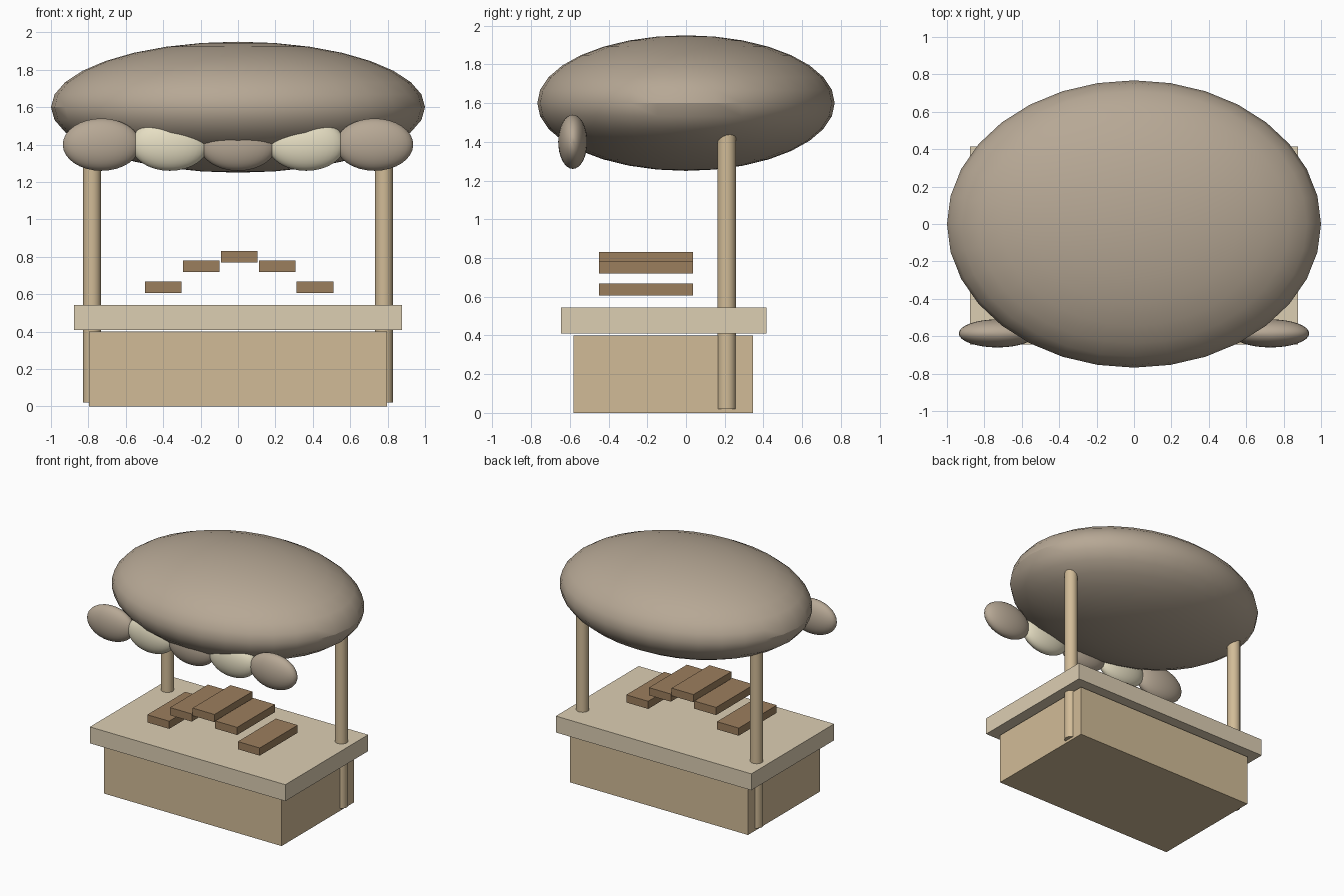
import bpy

if "Cube" in bpy.data.objects:
    bpy.data.objects.remove(bpy.data.objects["Cube"])


def mat(name, r, g, b):
    m = bpy.data.materials.new(name)
    m.diffuse_color = (r, g, b, 1)
    m.use_nodes = True
    m.node_tree.nodes["Principled BSDF"].inputs["Base Color"].default_value = m.diffuse_color
    return m


TAUPE = mat("taupe_cloth", 0.47, 0.39, 0.30)
CREAM = mat("cream_cloth", 0.80, 0.74, 0.55)
TAN = mat("tan_wood", 0.64, 0.50, 0.31)
PALE = mat("pale_wood", 0.72, 0.62, 0.45)
BROWN = mat("brown_wood", 0.33, 0.21, 0.11)


def finish(name, material, smooth=False):
    o = bpy.context.object
    o.name = name
    o.data.materials.append(material)
    bpy.ops.object.transform_apply(location=False, rotation=False, scale=True)
    if smooth:
        bpy.ops.object.shade_smooth_by_angle()
    return o


def box(name, x, y, z, material):
    """Box from (min, max) pairs."""
    pairs = (x, y, z)
    bpy.ops.mesh.primitive_cube_add(size=1, location=[(a + b) / 2 for a, b in pairs])
    bpy.context.object.scale = [b - a for a, b in pairs]
    finish(name, material)


def ellipsoid(name, centre, radii, material):
    bpy.ops.mesh.primitive_uv_sphere_add(segments=32, ring_count=16, radius=1, location=centre)
    bpy.context.object.scale = radii
    finish(name, material, True)


# Counter body and overhanging top, with a thin gap between them
box("counter_body", (-0.797, 0.797), (-0.58, 0.345), (0, 0.40), TAN)
box("counter_top", (-0.876, 0.876), (-0.645, 0.415), (0.41, 0.543), PALE)

# Rear posts running up into the canopy
for side, x in (("left", -0.78), ("right", 0.78)):
    bpy.ops.mesh.primitive_cylinder_add(vertices=20, radius=0.048, depth=1.50,
                                        location=(x, 0.21, 0.77))
    finish(side + "_post", TAN, True)

# Domed canopy
ellipsoid("canopy", (0, 0, 1.6), (1.0, 0.768, 0.35), TAUPE)

# Front valance of alternating scallops
for i in range(5):
    ellipsoid(f"scallop_{i + 1}", ((i - 2) * 0.365, -0.585, 1.4), (0.207, 0.075, 0.14),
              CREAM if i % 2 else TAUPE)

# Arched row of floating boards above the counter
for i, z in enumerate((0.637, 0.75, 0.80, 0.75, 0.637)):
    x = 0.006 + (i - 2) * 0.203
    box(f"board_{i + 1}", (x - 0.098, x + 0.098), (-0.45, 0.036), (z - 0.031, z + 0.031), BROWN)
